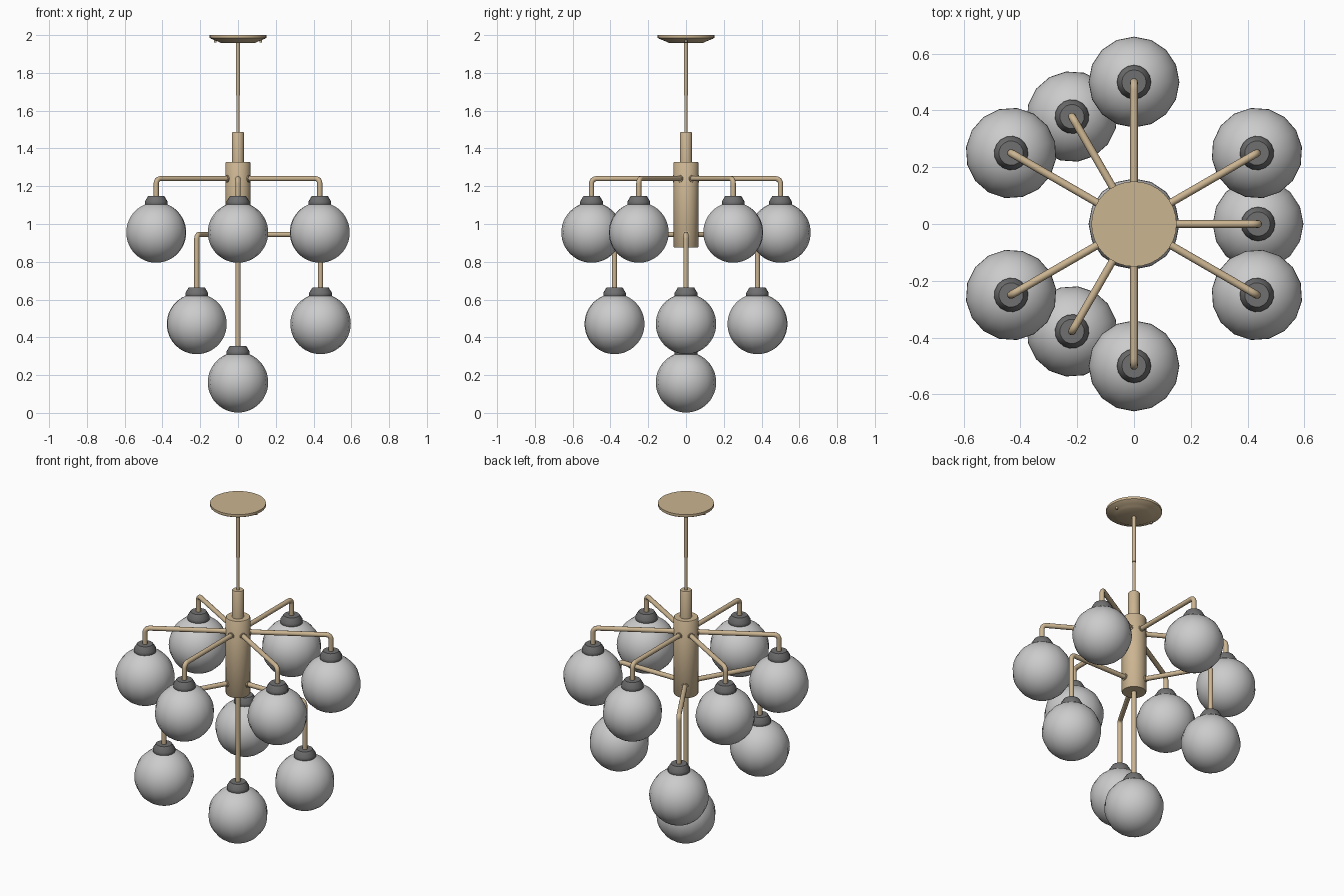
import bpy, bmesh, math
from mathutils import Vector, Matrix

if "Cube" in bpy.data.objects:
    bpy.data.objects.remove(bpy.data.objects["Cube"])


def mat(name, rgb):
    m = bpy.data.materials.new(name)
    m.diffuse_color = (*rgb, 1)
    m.use_nodes = True
    m.node_tree.nodes["Principled BSDF"].inputs["Base Color"].default_value = m.diffuse_color
    return m


BRASS = mat("brushed_brass", (0.60, 0.46, 0.285))
GLASS = mat("frosted_glass", (0.60, 0.60, 0.60))
CAP = mat("grey_metal", (0.16, 0.16, 0.16))


def finish(name, bm, material, angle=40):
    bmesh.ops.recalc_face_normals(bm, faces=bm.faces)
    me = bpy.data.meshes.new(name)
    bm.to_mesh(me)
    bm.free()
    me.materials.append(material)
    ob = bpy.data.objects.new(name, me)
    bpy.context.collection.objects.link(ob)
    bpy.ops.object.select_all(action='DESELECT')
    ob.select_set(True)
    bpy.context.view_layer.objects.active = ob
    bpy.ops.object.shade_smooth_by_angle(angle=math.radians(angle))
    return ob


def lathe(name, profile, material, loc=(0, 0, 0), sides=24, spin=0.0):
    """Closed solid of revolution from (radius, z) points, ends capped."""
    bm = bmesh.new()
    rings = []
    for r, z in profile:
        rings.append([bm.verts.new((loc[0] + r * math.cos(spin + math.tau * i / sides),
                                    loc[1] + r * math.sin(spin + math.tau * i / sides),
                                    loc[2] + z)) for i in range(sides)])
    for a, b in zip(rings, rings[1:]):
        for i in range(sides):
            j = (i + 1) % sides
            bm.faces.new((a[i], a[j], b[j], b[i]))
    bm.faces.new(rings[0])
    bm.faces.new(rings[-1])
    return finish(name, bm, material)


def pipe(name, points, radius, side, sides=12):
    """Tube along a planar path; side is the normal of the path's plane."""
    bm = bmesh.new()
    pts = [Vector(p) for p in points]
    side = Vector(side)
    rings = []
    for k, p in enumerate(pts):
        t = (pts[min(k + 1, len(pts) - 1)] - pts[max(k - 1, 0)]).normalized()
        up = side.cross(t)
        rings.append([bm.verts.new(p + radius * (side * math.cos(math.tau * i / sides)
                                                 + up * math.sin(math.tau * i / sides)))
                      for i in range(sides)])
    for a, b in zip(rings, rings[1:]):
        for i in range(sides):
            j = (i + 1) % sides
            bm.faces.new((a[i], a[j], b[j], b[i]))
    bm.faces.new(rings[0])
    bm.faces.new(rings[-1])
    return finish(name, bm, BRASS, 50)


def lamp(name, x, y, z, spin):
    """Globe shade with its stepped metal cap; z is the globe centre."""
    bm = bmesh.new()
    bmesh.ops.create_uvsphere(bm, u_segments=16, v_segments=24, radius=0.16,
                              matrix=Matrix.Translation((x, y, z)) @ Matrix.Rotation(spin, 4, 'Z'))
    finish(name + "_globe", bm, GLASS)
    lathe(name + "_cap", [(0.055, 0.14), (0.06, 0.148), (0.06, 0.165), (0.043, 0.193)],
          CAP, (x, y, z), 16, spin)


def arm(name, angle, reach, z_arm, z_globe, spin):
    """Horizontal arm with a rounded elbow dropping to a lamp."""
    d = Vector((math.cos(angle), math.sin(angle), 0))
    side = (-d.y, d.x, 0)
    bend = 0.025
    path = [d * 0.055 + Vector((0, 0, z_arm))]
    for k in range(7):
        a = math.pi / 2 * k / 6
        path.append(d * (reach - bend + bend * math.sin(a))
                    + Vector((0, 0, z_arm - bend + bend * math.cos(a))))
    path.append(d * reach + Vector((0, 0, z_globe + 0.18)))
    pipe(name, path, 0.0135, side)
    # collar where the arm enters the body
    c = Vector((0, 0, z_arm))
    pipe(name + "_collar", [c + d * 0.058, c + d * 0.07], 0.019, side)
    lamp(name, d.x * reach, d.y * reach, z_globe, spin)


# ceiling canopy with stepped underside and two screws
lathe("canopy", [(0.09, 1.958), (0.105, 1.966), (0.12, 1.972), (0.145, 1.982),
                 (0.15, 1.986), (0.15, 2.0)], BRASS, sides=32)
for s in (-1, 1):
    lathe("canopy_screw", [(0.007, 1.962), (0.007, 1.98)], BRASS, (s * 0.12, 0, 0), 10)

# hanging rod, neck and body
lathe("upper_rod", [(0.0115, 1.68), (0.0115, 1.97)], BRASS, sides=12)
lathe("lower_rod", [(0.008, 1.47), (0.008, 1.69)], BRASS, sides=12)
lathe("neck", [(0.032, 1.31), (0.032, 1.483), (0.029, 1.488)], BRASS)
lathe("body", [(0.063, 0.875), (0.066, 0.879), (0.066, 1.324), (0.063, 1.328)], BRASS, sides=32)

# upper tier of six, lower tier of three
for i in range(6):
    a = math.radians(30 + 60 * i)
    arm(f"upper_arm_{i + 1}", a, 0.5, 1.24, 0.955, a)
for i in range(3):
    a = math.radians(120 * i)
    arm(f"lower_arm_{i + 1}", a, 0.437, 0.945, 0.471, a)

# single lamp on the centre stem
lathe("centre_stem", [(0.0135, 0.34), (0.0135, 0.88)], BRASS, sides=12)
lamp("centre_lamp", 0, 0, 0.162, 0)
